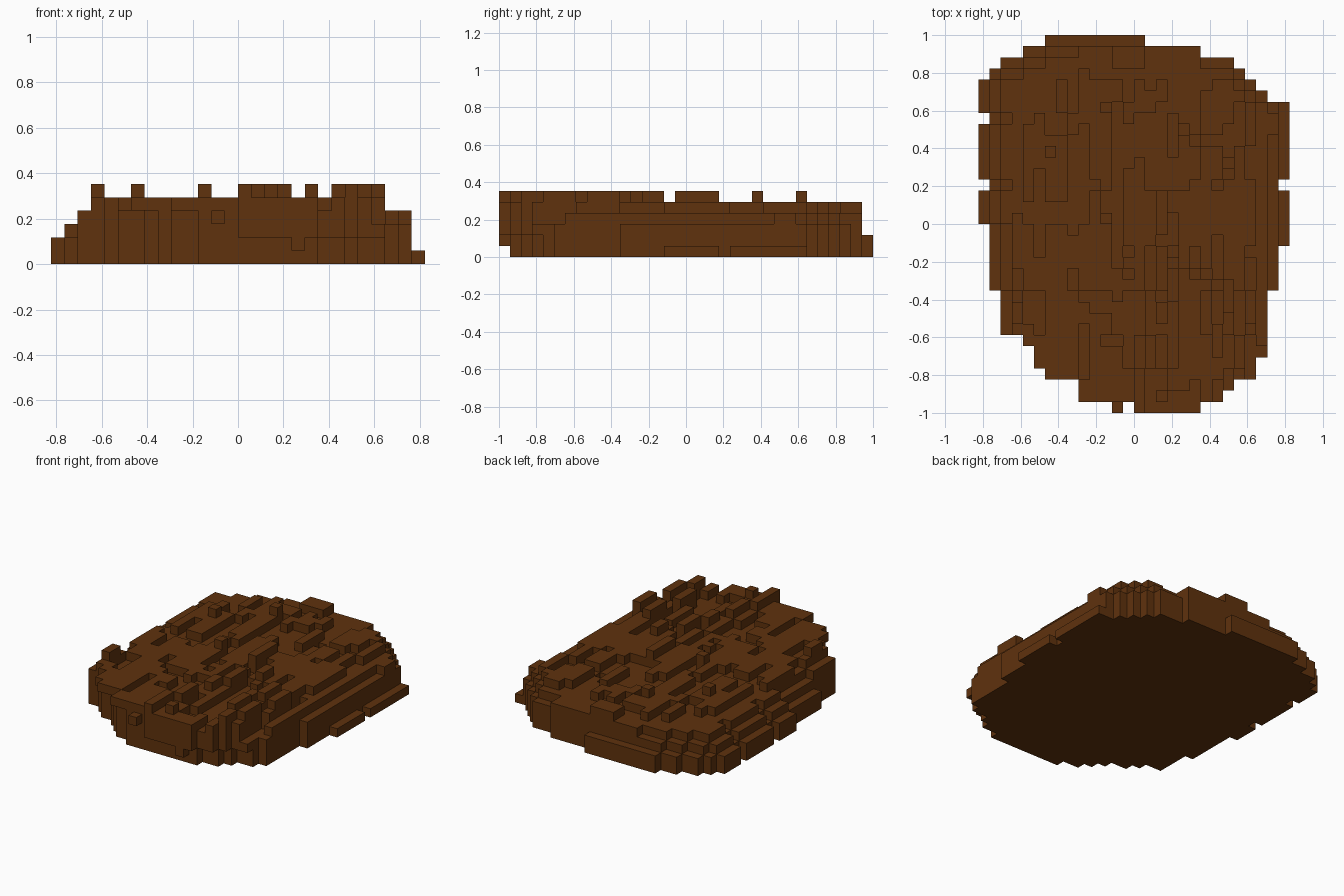
import bpy
import bmesh
import random

cube = bpy.data.objects.get("Cube")
if cube:
    bpy.data.objects.remove(cube, do_unlink=True)

random.seed(7)
COLS, ROWS = 28, 34
U = 2.0 / ROWS                      # side of one block

# Outline: (number of rows, first column, end column), from back to front
OUTLINE = [(1, 6, 15), (1, 4, 20), (1, 2, 23), (1, 1, 24), (1, 0, 25), (1, 0, 26),
           (1, 0, 28), (1, 1, 28), (5, 0, 28), (1, 1, 27), (3, 0, 28), (2, 1, 28),
           (4, 1, 27), (4, 2, 26), (1, 4, 26), (1, 5, 26), (1, 5, 25), (1, 6, 25),
           (1, 9, 23), (1, 9, 22), (1, 14, 20)]
spans = [(a, b) for n, a, b in OUTLINE for _ in range(n)]
cells = {(c, r) for r, (a, b) in enumerate(spans) for c in range(a, b)}
cells.add((12, 33))
FRONT = 23                          # first row of the higher front plateau


def depth(c, r):
    """Number of block steps from a cell to the rim, at most 4."""
    for d in range(1, 5):
        if any(p not in cells for p in ((c + d, r), (c - d, r), (c, r + d), (c, r - d))):
            return d - 1
    return 4


# Rim: terraced at the back left, steep elsewhere, higher plateau in front
top = {}
for c, r in sorted(cells):
    d = depth(c, r)
    if r >= FRONT:
        top[c, r] = 5
    elif r == 0:
        top[c, r] = 2
    elif c > 8:
        top[c, r] = min(4, 3 + d) if r > 1 else 4
    else:
        top[c, r] = min(4, 2 + d)

# Streaks running front to back: raised behind, sunken in the front plateau
for _ in range(85):
    c0, r0 = random.randrange(3, 25), random.randrange(2, 31)
    w, n = random.choice((1, 1, 2)), random.randint(2, 6)
    for c in range(c0, min(c0 + w, 25)):
        for r in range(r0, r0 + n):
            if (c, r) in cells and depth(c, r) > 1:
                top[c, r] = 5 if r < FRONT else 4

# Broken steps along the front right rim
for _ in range(26):
    c, r0 = random.randrange(20, 26), random.randrange(20, 32)
    for r in range(r0, r0 + random.randint(1, 3)):
        if (c, r) in cells:
            top[c, r] = 3 if c > 23 else 4

# A few deeper pits
for _ in range(10):
    p = random.randrange(5, 23), random.randrange(5, 29)
    if depth(*p) > 2:
        top[p] = 3

# High ridges: (column, first row, length)
RIDGES = [(14, 30, 4), (15, 27, 3), (16, 24, 2), (17, 21, 3), (16, 14, 4),
          (19, 19, 2), (21, 26, 3), (22, 22, 3), (22, 30, 2), (23, 27, 3), (24, 23, 3),
          (3, 24, 2), (6, 10, 1), (11, 6, 1), (11, 16, 1), (16, 32, 1)]
for c, r0, n in RIDGES:
    for r in range(r0, r0 + n):
        top[c, r] = 6
for c in (12, 13, 14):
    top[c, 1] = top[c, 2] = 5

# Low ledges on the two long sides
LEDGES = {0: 2, 1: 3, 2: 4, 25: 4, 26: 4, 27: 1}
for c, r in cells:
    top[c, r] = min(top[c, r], LEDGES.get(c, 6))
    if c == 26 and 8 < r < 20:
        top[c, r] = 3

# Overhanging front lip and front corners: the foot is narrower than the top
bottom = {p: 0 for p in cells}
FOOT = {29: (7, 25), 30: (8, 23), 31: (9, 22), 32: (11, 20)}
for r, (a, b) in FOOT.items():
    for c in range(spans[r][0], a):
        top[c, r], bottom[c, r] = 5, 4
    for c in range(b, spans[r][1]):
        bottom[c, r] = 2
for c in range(14, 20):
    bottom[c, 33] = 1 if c == 18 else 2
top[12, 33], bottom[12, 33] = 4, 3

# Outer skin of all blocks
filled = {(c, r, z) for (c, r) in top for z in range(bottom[c, r], top[c, r])}
DIRS = [(1, 0, 0), (-1, 0, 0), (0, 1, 0), (0, -1, 0), (0, 0, 1), (0, 0, -1)]
bm = bmesh.new()
for c, r, z in sorted(filled):
    cell = (c, r, z)
    for d in DIRS:
        if (c + d[0], r + d[1], z + d[2]) in filled:
            continue
        axis = [abs(v) for v in d].index(1)
        i, j = [k for k in range(3) if k != axis]
        corners = []
        for s, t in ((0, 0), (1, 0), (1, 1), (0, 1)):
            p = list(cell)
            p[axis] += max(d[axis], 0)
            p[i] += s
            p[j] += t
            corners.append(bm.verts.new(((p[0] - COLS / 2) * U,
                                         (ROWS / 2 - p[1]) * U, p[2] * U)))
        face = bm.faces.new(corners)
        face.normal_update()
        if face.normal.x * d[0] - face.normal.y * d[1] + face.normal.z * d[2] < 0:
            face.normal_flip()
bmesh.ops.remove_doubles(bm, verts=bm.verts[:], dist=U * 0.01)

mesh = bpy.data.meshes.new("block_mound")
bm.to_mesh(mesh)
bm.free()
mound = bpy.data.objects.new("block_mound", mesh)
bpy.context.collection.objects.link(mound)

# Single earthy colour
brown = bpy.data.materials.new("dark_brown")
brown.use_nodes = True
rgba = (0.115, 0.032, 0.004, 1.0)
brown.diffuse_color = rgba
brown.node_tree.nodes["Principled BSDF"].inputs["Base Color"].default_value = rgba
mesh.materials.append(brown)
